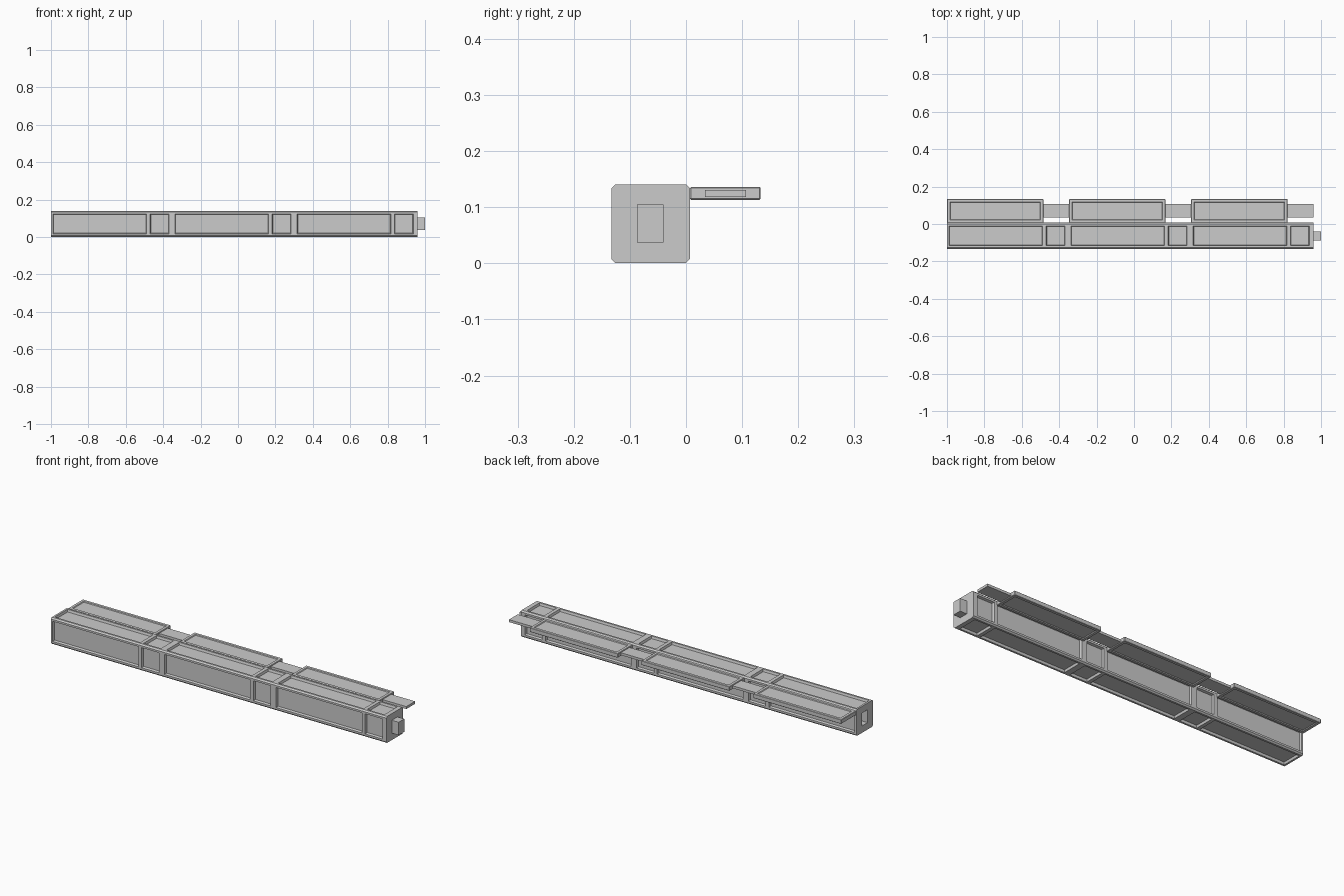
import bpy, bmesh

if "Cube" in bpy.data.objects:
    bpy.data.objects.remove(bpy.data.objects["Cube"])

PITCH = 0.653          # length of one repeating module
CY, CZ, H = -0.063, 0.0705, 0.07   # beam centre and half-size


def finish(bm, name):
    bmesh.ops.recalc_face_normals(bm, faces=bm.faces)
    me = bpy.data.meshes.new(name)
    bm.to_mesh(me)
    bm.free()
    ob = bpy.data.objects.new(name, me)
    bpy.context.collection.objects.link(ob)
    return ob


def box_bm(x, y, z):
    bm = bmesh.new()
    bmesh.ops.create_cube(bm, size=1)
    for v in bm.verts:
        for i, (a, b) in enumerate((x, y, z)):
            v.co[i] = b if v.co[i] > 0 else a
    return bm


# Beam: chamfered square profile lofted along x, with sunken panels on 4 sides
side = [(-H + 0.007, -H), (-0.053, -H), (0.053, -H), (H - 0.007, -H)]
profile = []
for _ in range(4):
    profile += side
    side = [(-b, a) for a, b in side]

stations, panels = [-1.0], set()
for k in range(3):
    x0 = -1 + k * PITCH
    for a, b in ((0.010, 0.511), (0.530, 0.631)):
        panels.add(len(stations))
        stations += [x0 + a, x0 + b]
stations.append(0.96)

bm = bmesh.new()
rings = [[bm.verts.new((x, CY + a, CZ + b)) for a, b in profile] for x in stations]
n = len(profile)
sunk = []
for i in range(len(rings) - 1):
    for j in range(n):
        k = (j + 1) % n
        f = bm.faces.new((rings[i][j], rings[i][k], rings[i + 1][k], rings[i + 1][j]))
        if i in panels and j % 4 == 1:
            sunk.append(f)
bm.faces.new(rings[0])
bm.faces.new(rings[-1])
bmesh.ops.recalc_face_normals(bm, faces=bm.faces)
bmesh.ops.inset_individual(bm, faces=sunk, thickness=0.005, depth=-0.012)
beam = finish(bm, "beam")

# Socket in the left end
cutter = finish(box_bm((-1.04, -0.96), (-0.087, -0.040), (0.037, 0.105)), "socket_cutter")
cutter.hide_render = True
cutter.hide_viewport = True
cut = beam.modifiers.new("socket", 'BOOLEAN')
cut.object = cutter
cut.operation = 'DIFFERENCE'
cut.solver = 'EXACT'

# Peg on the right end
finish(box_bm((0.95, 1.0), (-0.087, -0.040), (0.037, 0.105)), "end_peg")

# Side plates with shallow panels, joined by narrow links
for k in range(3):
    x0 = -1 + k * PITCH
    bm = box_bm((x0, x0 + 0.515), (0.007, 0.133), (0.113, 0.136))
    bmesh.ops.bevel(bm, geom=bm.edges[:], offset=0.002, segments=1, affect='EDGES')
    bmesh.ops.recalc_face_normals(bm, faces=bm.faces)
    flats = [f for f in bm.faces if abs(f.normal.z) > 0.99]
    bmesh.ops.inset_individual(bm, faces=flats, thickness=0.019)
    bmesh.ops.inset_individual(bm, faces=flats, thickness=0.004, depth=-0.004)
    finish(bm, f"side_plate_{k + 1}")
    end = min(x0 + PITCH + 0.005, 0.96)
    finish(box_bm((x0 + 0.51, end), (0.034, 0.107), (0.118, 0.131)), f"plate_link_{k + 1}")
